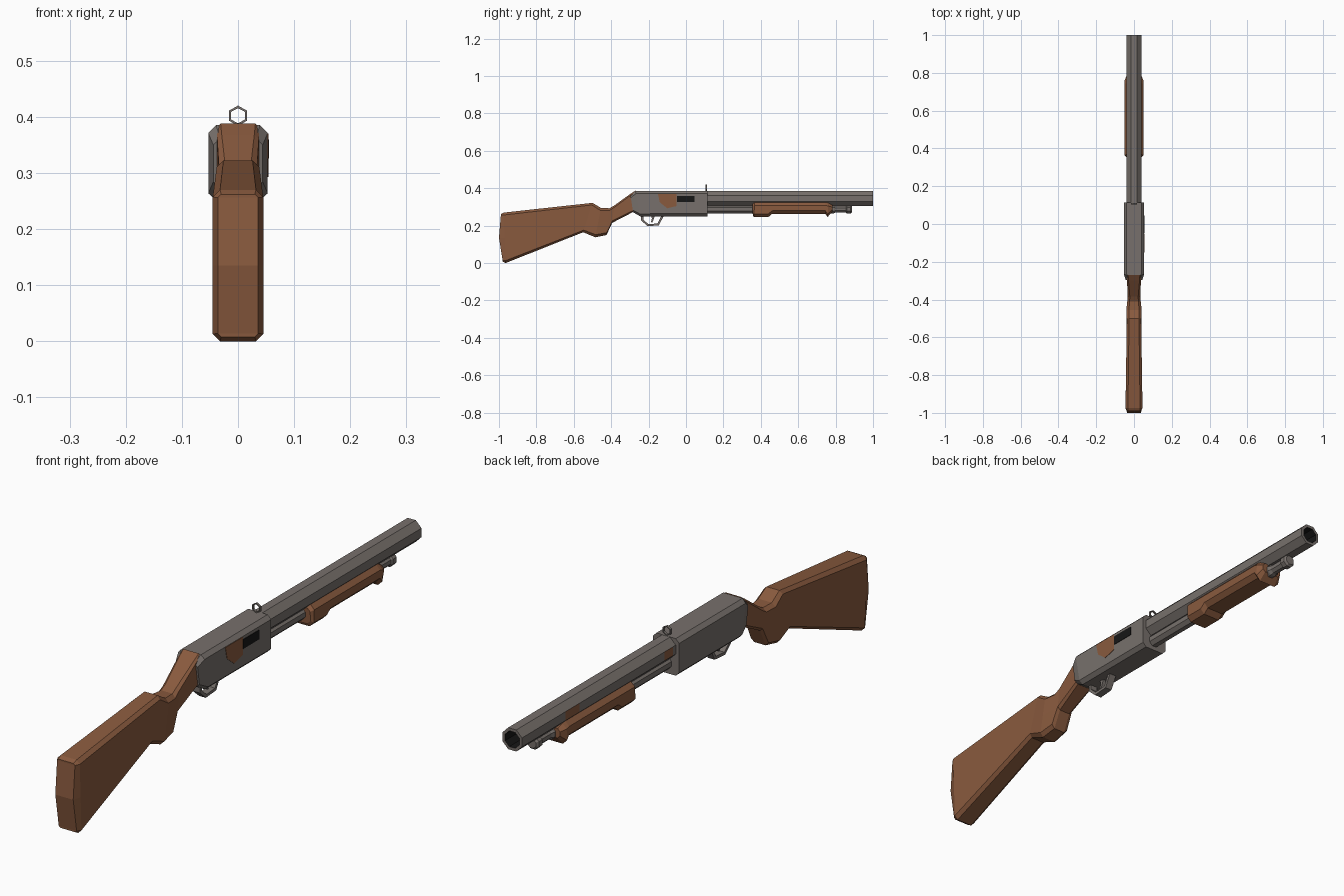
import bpy, bmesh, math
from mathutils import Vector

if "Cube" in bpy.data.objects:
    bpy.data.objects.remove(bpy.data.objects["Cube"])


def material(name, rgb):
    m = bpy.data.materials.new(name)
    m.diffuse_color = (*rgb, 1)
    m.use_nodes = True
    m.node_tree.nodes["Principled BSDF"].inputs["Base Color"].default_value = m.diffuse_color
    return m


STEEL = material("grey steel", (0.185, 0.163, 0.149))
WOOD = material("brown wood", (0.25, 0.102, 0.048))
BLACK = material("black", (0.008, 0.008, 0.008))


def finish(name, bm, *mats):
    bmesh.ops.recalc_face_normals(bm, faces=bm.faces)
    me = bpy.data.meshes.new(name)
    bm.to_mesh(me)
    bm.free()
    for m in mats:
        me.materials.append(m)
    ob = bpy.data.objects.new(name, me)
    bpy.context.collection.objects.link(ob)
    return ob


def loft(name, stations, mat, bow=0.0):
    """Chamfered box sections; station = (top y, z), (bottom y, z), half width, chamfer.
    bow pushes the middle of the first section backwards."""
    bm = bmesh.new()
    rings = []
    for k, (top, bot, w, c) in enumerate(stations):
        a, b = Vector((0, *top)), Vector((0, *bot))
        f = c / (b - a).length
        right, left = [], []
        for x, t in ((w - c, 0), (w, f), (w, 0.5), (w, 1 - f), (w - c, 1)):
            p = a.lerp(b, t)
            if k == 0 and t == 0.5:
                p.y -= bow
            right.append(bm.verts.new((x, p.y, p.z)))
            left.append(bm.verts.new((-x, p.y, p.z)))
        rings.append(right + left[::-1])
    for r, s in zip(rings, rings[1:]):
        for i in range(10):
            j = (i + 1) % 10
            bm.faces.new((r[i], r[j], s[j], s[i]))
    for r in (rings[0], rings[-1]):
        for i in range(4):
            bm.faces.new((r[i], r[i + 1], r[8 - i], r[9 - i]))
    return finish(name, bm, mat)


def lathe(name, stations, z, mats, rule=None, n=8):
    """Turned part along y; station = (y, radius)."""
    bm = bmesh.new()
    rings = []
    for y, r in stations:
        angles = [math.tau * (i + 0.5) / n for i in range(n)]
        rings.append([bm.verts.new((r * math.cos(a), y, z + r * math.sin(a))) for a in angles])
    for r, s in zip(rings, rings[1:]):
        for i in range(n):
            j = (i + 1) % n
            bm.faces.new((r[i], r[j], s[j], s[i]))
    bm.faces.new(rings[0])
    bm.faces.new(rings[-1])
    if rule:
        for f in bm.faces:
            f.material_index = rule(f.calc_center_median(), f)
    return finish(name, bm, *mats)


def band(name, outer, inner, half, to3d, mat, closed):
    """Strip of thin bars between an outer and an inner outline."""
    bm = bmesh.new()
    loops = []
    for o, i in zip(outer, inner):
        loops.append([bm.verts.new(to3d(p, d)) for p, d in
                      ((o, -half), (o, half), (i, half), (i, -half))])
    pairs = list(zip(loops, loops[1:]))
    if closed:
        pairs.append((loops[-1], loops[0]))
    for r, s in pairs:
        for k in range(4):
            m = (k + 1) % 4
            bm.faces.new((r[k], r[m], s[m], s[k]))
    if not closed:
        bm.faces.new(loops[0])
        bm.faces.new(loops[-1])
    return finish(name, bm, mat)


def slab(name, outline, x0, x1, mat):
    """Side outline (y, z) made solid between two x positions."""
    bm = bmesh.new()
    a = [bm.verts.new((x0, *p)) for p in outline]
    b = [bm.verts.new((x1, *p)) for p in outline]
    bm.faces.new(a)
    bm.faces.new(b)
    for i in range(len(a)):
        j = (i + 1) % len(a)
        bm.faces.new((a[i], a[j], b[j], b[i]))
    return finish(name, bm, mat)


# Wooden stock with grip and neck
loft("stock", [
    ((-0.99, 0.262), (-0.98, 0.008), 0.036, 0.006),
    ((-0.975, 0.27), (-0.965, 0.0), 0.045, 0.013),
    ((-0.50, 0.322), (-0.55, 0.165), 0.038, 0.012),
    ((-0.455, 0.295), (-0.485, 0.138), 0.041, 0.014),
    ((-0.41, 0.293), (-0.425, 0.15), 0.036, 0.013),
    ((-0.385, 0.307), (-0.395, 0.215), 0.033, 0.011),
    ((-0.30, 0.368), (-0.285, 0.272), 0.037, 0.008),
    ((-0.27, 0.388), (-0.25, 0.272), 0.037, 0.006),
], WOOD, bow=0.015)

# Receiver body
loft("receiver", [
    ((-0.297, 0.362), (-0.283, 0.272), 0.044, 0.012),
    ((-0.27, 0.385), (-0.245, 0.25), 0.053, 0.014),
    ((0.115, 0.385), (0.115, 0.25), 0.053, 0.014),
], STEEL)

# Side plates: wooden patch and dark ejection port
slab("side_patch", [(-0.15, 0.37), (-0.05, 0.37), (-0.05, 0.305),
                    (-0.10, 0.293), (-0.14, 0.325)], 0.051, 0.0545, WOOD)
slab("ejection_port", [(-0.048, 0.36), (0.045, 0.36), (0.045, 0.326),
                       (-0.048, 0.326)], 0.051, 0.055, BLACK)


# Barrel with dark bore and two wooden patches on its left flat
def barrel_colour(c, f):
    if f.calc_area() > 0 and all(math.hypot(v.co.x, v.co.z - 0.345) < 0.032 for v in f.verts):
        return 2
    if c.x < -0.038 and (0.115 < c.y < 0.18 or 0.67 < c.y < 0.75):
        return 1
    return 0


R = 0.0425
lathe("barrel", [(0.10, R), (0.13, R), (0.18, R), (0.67, R), (0.75, R), (1.0, R),
                 (1.0, 0.031), (0.93, 0.031)], 0.345, (STEEL, WOOD, BLACK), barrel_colour)

# Magazine tube with end knob
lathe("magazine_tube", [(0.10, 0.024), (0.79, 0.024), (0.80, 0.019), (0.855, 0.019),
                        (0.86, 0.025), (0.88, 0.025), (0.888, 0.018)], 0.288, (STEEL,))

# Sliding fore grip
loft("fore_grip", [
    ((0.355, 0.315), (0.357, 0.258), 0.042, 0.012),
    ((0.367, 0.326), (0.363, 0.246), 0.051, 0.017),
    ((0.44, 0.326), (0.44, 0.246), 0.051, 0.017),
    ((0.465, 0.326), (0.46, 0.263), 0.051, 0.017),
    ((0.745, 0.326), (0.745, 0.263), 0.051, 0.017),
    ((0.76, 0.322), (0.757, 0.246), 0.051, 0.017),
    ((0.782, 0.31), (0.782, 0.275), 0.04, 0.01),
], WOOD)

# Trigger guard and trigger
band("trigger_guard",
     [(-0.24, 0.26), (-0.24, 0.228), (-0.205, 0.197), (-0.145, 0.202), (-0.115, 0.26)],
     [(-0.228, 0.26), (-0.228, 0.232), (-0.201, 0.208), (-0.152, 0.212), (-0.128, 0.26)],
     0.014, lambda p, d: (d, *p), STEEL, closed=False)
slab("trigger", [(-0.19, 0.26), (-0.165, 0.26), (-0.172, 0.236), (-0.18, 0.217),
                 (-0.188, 0.219), (-0.182, 0.238)], -0.006, 0.006, STEEL)

# Ring sight on the front of the receiver
def hexagon(r, h):
    return [(-r, 0.402 - h / 2), (0, 0.402 - h), (r, 0.402 - h / 2),
            (r, 0.402 + h / 2), (0, 0.402 + h), (-r, 0.402 + h / 2)]


band("ring_sight", hexagon(0.016, 0.018), hexagon(0.0125, 0.0135), 0.004,
     lambda p, d: (p[0], 0.108 + d, p[1]), STEEL, closed=True)
